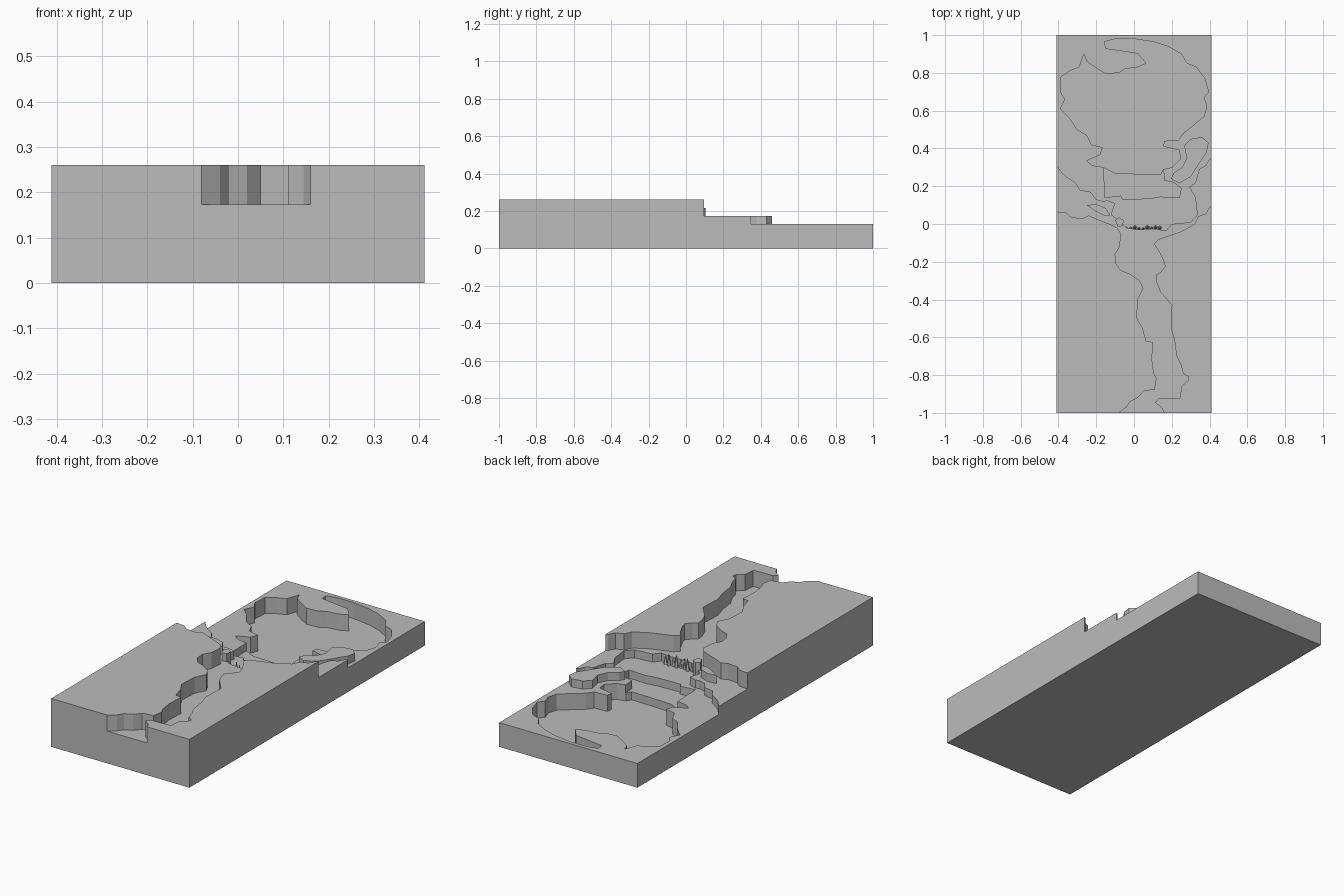
import bpy, bmesh, random
from mathutils import Vector
from mathutils.geometry import delaunay_2d_cdt

random.seed(4)
STEP = 0.0433          # height of one terrain layer
HX, HY = 0.411, 1.0

mat = bpy.data.materials.new("plain grey")
mat.diffuse_color = (0.5, 0.5, 0.5, 1)

# Contour outlines, seen from above
block = [(-HX, -HY), (HX, -HY), (HX, HY), (-HX, HY)]
lowland = [(-.45, .34), (-.41, .31), (-.38, .27), (-.35, .245), (-.31, .22), (-.285, .18),
           (-.23, .17), (-.2, .13), (-.16, .12), (-.1, .14), (.25, .18), (.3, .2), (.325, .22),
           (.345, .29), (.38, .31), (.40, .345), (.45, .36), (.45, 1.1), (-.45, 1.1)]
plateau_left = [(-.45, .07), (-.36, .06), (-.33, .035), (-.27, .03), (-.24, .045), (-.17, .015),
                (-.13, .0), (-.09, -.02), (-.07, -.05), (-.075, -.12), (-.1, -.16), (-.095, -.21),
                (-.07, -.245), (-.02, -.265), (.03, -.3), (.05, -.34), (.02, -.4), (.015, -.5),
                (.045, -.55), (.065, -.62), (.1, -.625), (.095, -.72), (.105, -.79), (.12, -.82),
                (.11, -.875), (.05, -.885), (.02, -.92), (-.02, -.94), (-.04, -.97), (-.08, -1),
                (-.08, -1.1), (-.45, -1.1)]
plateau_right = [(.45, .12), (.4, .09), (.38, .055), (.34, .04), (.32, .0), (.25, -.04), (.19, -.06),
                 (.13, -.08), (.105, -.105), (.13, -.14), (.155, -.19), (.165, -.225), (.14, -.255),
                 (.115, -.27), (.12, -.31), (.14, -.36), (.175, -.4), (.2, -.43), (.195, -.55),
                 (.215, -.62), (.225, -.7), (.25, -.75), (.26, -.79), (.29, -.81), (.285, -.83),
                 (.25, -.86), (.245, -.92), (.18, -.925), (.13, -.925), (.11, -.945), (.145, -.97),
                 (.16, -1), (.16, -1.1), (.45, -1.1)]
upper_pool = [(-.16, .3), (-.155, .13), (-.1, .11), (-.12, .05), (-.07, .01), (-.04, -.02), (.02, -.03),
              (.1, -.025), (.17, -.035), (.2, .0), (.25, .005), (.3, .01), (.335, .05), (.325, .14),
              (.29, .2), (.2, .24), (.15, .3)]
lower_pool = [(-.16, .31), (-.155, .14), (-.07, .15), (-.06, .13), (.08, .135), (.14, .145), (.24, .14),
              (.25, .19), (.21, .22), (.16, .23), (.155, .31)]
basin = [(-.16, .3), (-.1, .27), (.02, .265), (.14, .262), (.155, .29), (.2, .3), (.245, .345),
         (.24, .39), (.2, .4), (.155, .41), (.16, .44), (.235, .445), (.26, .48), (.31, .52),
         (.37, .57), (.385, .62), (.37, .67), (.395, .7), (.375, .77), (.33, .83), (.28, .85),
         (.25, .9), (.18, .94), (.1, .965), (.0, .98), (-.1, .98), (-.155, .965), (-.15, .93),
         (-.08, .92), (.02, .905), (.065, .85), (.02, .83), (-.05, .82), (-.08, .8), (-.15, .795),
         (-.2, .825), (-.25, .86), (-.265, .9), (-.29, .83), (-.34, .81), (-.385, .78), (-.39, .7),
         (-.365, .66), (-.39, .61), (-.34, .56), (-.3, .5), (-.25, .47), (-.225, .42), (-.165, .405),
         (-.18, .365), (-.25, .335), (-.22, .31)]
mound = [(.265, .415), (.3, .45), (.36, .46), (.395, .43), (.385, .38), (.345, .32), (.3, .25),
         (.24, .215), (.195, .24), (.21, .27), (.255, .3), (.28, .35)]
ledge = [(-.25, .1), (-.2, .105), (-.15, .085), (-.125, .045), (-.16, .045), (-.2, .065)]
boulder = [(-.1, .02), (-.08, .035), (-.055, .02), (-.06, -.01), (-.085, -.015)]

# Later outlines override earlier ones
regions = [(block, 4), (lowland, 3), (plateau_left, 6), (plateau_right, 6), (upper_pool, 3),
           (lower_pool, 2), (basin, 1), (mound, 4), (ledge, 5), (boulder, 5)]


def inside(x, y, poly):
    hit = False
    for (ax, ay), (bx, by) in zip(poly, poly[1:] + poly[:1]):
        if (ay > y) != (by > y) and x < ax + (y - ay) * (bx - ax) / (by - ay):
            hit = not hit
    return hit


def level(x, y):
    return [h for poly, h in regions if inside(x, y, poly)][-1]


def make_object(name, bm):
    bmesh.ops.recalc_face_normals(bm, faces=bm.faces)
    mesh = bpy.data.meshes.new(name)
    bm.to_mesh(mesh)
    bm.free()
    mesh.materials.append(mat)
    obj = bpy.data.objects.new(name, mesh)
    bpy.context.collection.objects.link(obj)


# Terrain block: flat layers joined by upright cliffs
pts, edges = [], []
for poly, _ in regions:
    n = len(pts)
    pts += [Vector(p) for p in poly]
    edges += [(n + i, n + (i + 1) % len(poly)) for i in range(len(poly))]
verts, _, tris, *_ = delaunay_2d_cdt(pts, edges, [], 0, 1e-5)

bm = bmesh.new()
cache = {}


def vert(i, h):
    if (i, h) not in cache:
        cache[i, h] = bm.verts.new((verts[i].x, verts[i].y, h * STEP))
    return cache[i, h]


sides = {}
for tri in tris:
    c = sum((verts[i] for i in tri), Vector((0, 0))) / 3
    if abs(c.x) > HX or abs(c.y) > HY:
        continue
    h = level(c.x, c.y)
    bm.faces.new([vert(i, h) for i in tri])
    bm.faces.new([vert(i, 0) for i in reversed(tri)])
    for k in range(3):
        a, b = tri[k], tri[(k + 1) % 3]
        sides[a, b] = h
for (a, b), h in sides.items():
    other = sides.get((b, a), 0)
    if h > other:
        bm.faces.new([vert(b, h), vert(a, h), vert(a, other), vert(b, other)])
make_object("terrain_block", bm)

# Pointed rocks along the lip of the falls
bm = bmesh.new()
for i in range(9):
    x = -.04 + i * .022
    r, tall = random.uniform(.007, .012), random.uniform(.04, .07)
    ring = bmesh.ops.create_cone(bm, cap_ends=True, segments=5, radius1=r, radius2=.001, depth=tall)
    bmesh.ops.translate(bm, verts=ring["verts"],
                        vec=(x, -.022 + random.uniform(-.006, .006), 3 * STEP + tall / 2))
make_object("falls_rocks", bm)
